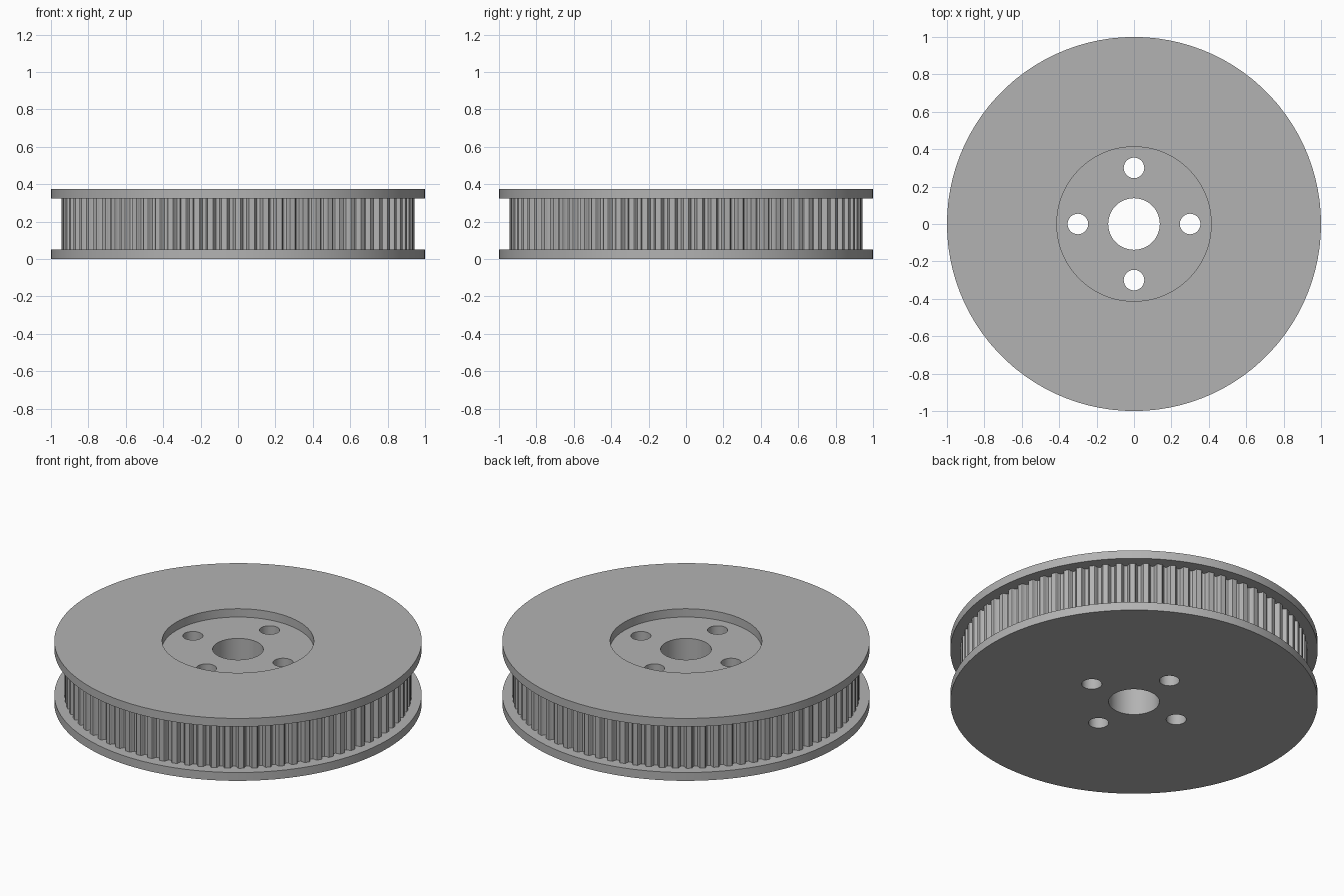
import bpy, bmesh, math

if "Cube" in bpy.data.objects:
    bpy.data.objects.remove(bpy.data.objects["Cube"])

TEETH = 80
HEIGHT, FLANGE = 0.375, 0.05

grey = bpy.data.materials.new("pulley grey")
grey.diffuse_color = (0.45, 0.45, 0.45, 1)
grey.use_nodes = True
grey.node_tree.nodes["Principled BSDF"].inputs["Base Color"].default_value = grey.diffuse_color


def prism(name, outline, z0, z1):
    """Closed solid from a flat outline, raised from z0 to z1."""
    bm = bmesh.new()
    base = bm.faces.new([bm.verts.new((x, y, z0)) for x, y in outline])
    top = bmesh.ops.extrude_face_region(bm, geom=[base])["geom"]
    verts = [v for v in top if isinstance(v, bmesh.types.BMVert)]
    bmesh.ops.translate(bm, verts=verts, vec=(0, 0, z1 - z0))
    bmesh.ops.recalc_face_normals(bm, faces=bm.faces)
    mesh = bpy.data.meshes.new(name)
    bm.to_mesh(mesh)
    bm.free()
    mesh.materials.append(grey)
    ob = bpy.data.objects.new(name, mesh)
    bpy.context.collection.objects.link(ob)
    return ob


def circle(r, n, cx=0, cy=0):
    return [(cx + r * math.cos(2 * math.pi * i / n),
             cy + r * math.sin(2 * math.pi * i / n)) for i in range(n)]


def combine(body, other, operation):
    """Join or cut, then remove the helper."""
    mod = body.modifiers.new("combine", 'BOOLEAN')
    mod.operation, mod.solver, mod.object = operation, 'EXACT', other
    bpy.context.view_layer.objects.active = body
    bpy.ops.object.modifier_apply(modifier=mod.name)
    bpy.data.objects.remove(other)


# Toothed core: each pitch is a land followed by a rounded groove
tooth = [(-0.50, 0.917), (-0.37, 0.920), (-0.28, 0.930), (-0.24, 0.941), (-0.19, 0.945),
         (0.19, 0.945), (0.24, 0.941), (0.28, 0.930), (0.37, 0.920)]
outline = []
for i in range(TEETH):
    for t, r in tooth:
        a = 2 * math.pi * (i + t) / TEETH
        outline.append((r * math.cos(a), r * math.sin(a)))
pulley = prism("toothed_pulley", outline, 0.02, HEIGHT - 0.02)

# Two flanges
for z in (0, HEIGHT - FLANGE):
    combine(pulley, prism("flange", circle(1, 100), z, z + FLANGE), 'UNION')

# Recess in the top, centre bore and four bolt holes
combine(pulley, prism("recess", circle(0.413, 80), HEIGHT - FLANGE, 0.5), 'DIFFERENCE')
combine(pulley, prism("bore", circle(0.138, 48), -0.1, 0.5), 'DIFFERENCE')
for k in range(4):
    a = k * math.pi / 2
    hole = circle(0.055, 32, 0.3 * math.cos(a), 0.3 * math.sin(a))
    combine(pulley, prism("bolt_hole", hole, -0.1, 0.5), 'DIFFERENCE')

pulley.select_set(True)
bpy.context.view_layer.objects.active = pulley
bpy.ops.object.shade_smooth_by_angle(angle=math.radians(25))
